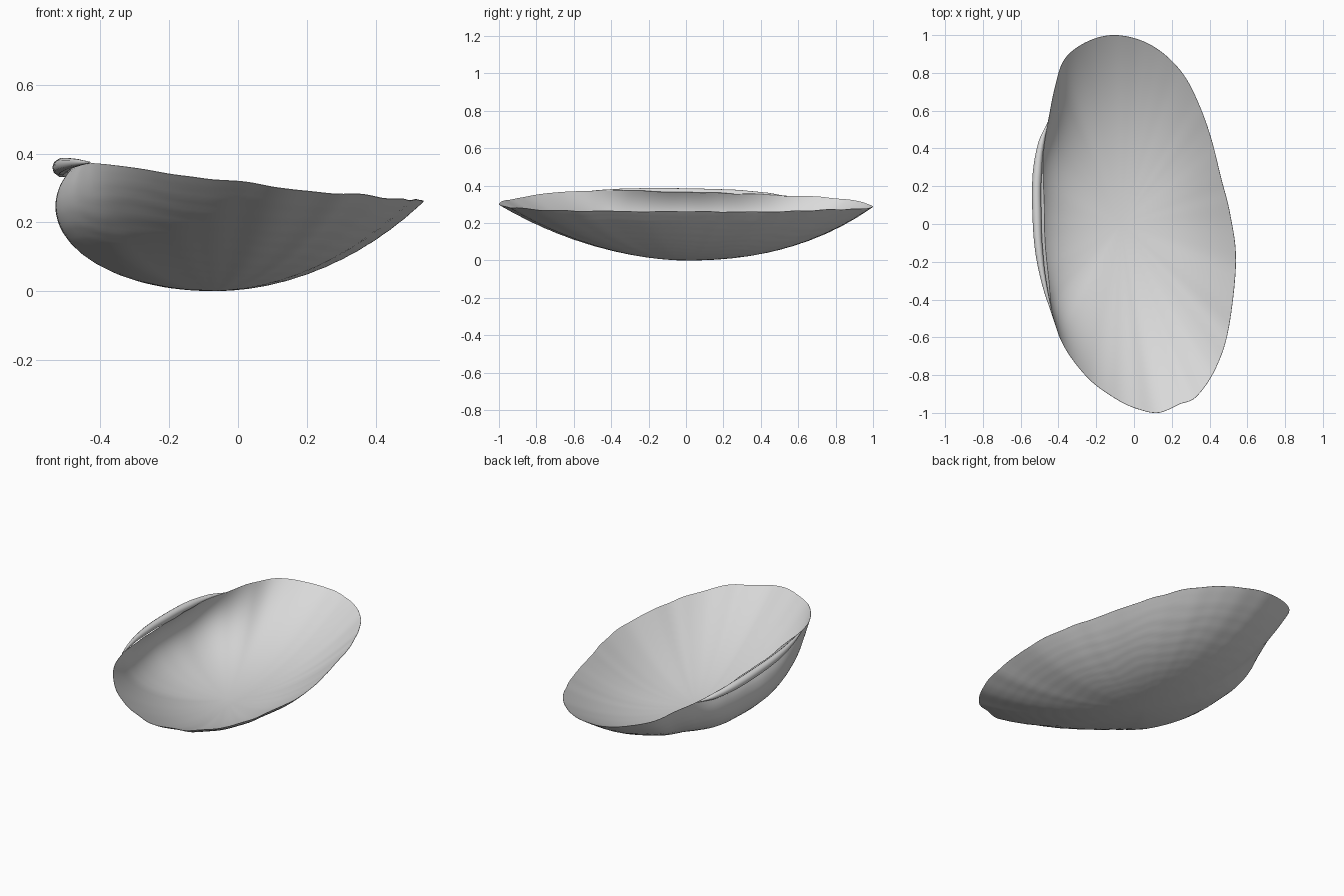
import bpy, bmesh
from math import sin, cos, radians
from mathutils import Vector, noise

cube = bpy.data.objects.get("Cube")
if cube:
    bpy.data.objects.remove(cube, do_unlink=True)

# One plain shell colour
shell_grey = bpy.data.materials.new("shell_grey")
shell_grey.use_nodes = True
colour = (0.7, 0.7, 0.7, 1)
shell_grey.diffuse_color = colour
shell_grey.node_tree.nodes["Principled BSDF"].inputs["Base Color"].default_value = colour

# Rim of the valve: x, y, z and how far the wall curls over, in degrees
RIM = [
    (.54, -.2, .26, 40), (.51, .05, .26, 40), (.46, .25, .26, 40), (.41, .45, .26, 40),
    (.35, .62, .265, 38), (.27, .78, .27, 36), (.16, .9, .275, 35), (.03, .975, .28, 35),
    (-.12, 1, .29, 37), (-.26, .96, .305, 44), (-.37, .87, .325, 58), (-.42, .72, .34, 75),
    (-.455, .54, .345, 95), (-.48, .35, .355, 110), (-.475, .1, .365, 118),
    (-.47, -.1, .37, 118), (-.45, -.3, .375, 112), (-.43, -.48, .375, 98),
    (-.37, -.65, .365, 78), (-.24, -.82, .345, 58), (-.09, -.93, .325, 44),
    (.02, -.98, .315, 38), (.13, -1, .3, 35), (.24, -.955, .285, 35), (.33, -.915, .28, 35),
    (.43, -.77, .27, 36), (.5, -.56, .265, 39),
]
CENTRE = Vector((-.07, 0))
STEPS, RINGS = 8, 44


def spline(points, steps):
    """Closed smooth curve through the points."""
    n, out = len(points), []
    for i in range(n):
        a, b, c, d = (points[(i + k) % n] for k in (-1, 0, 1, 2))
        for j in range(steps):
            t = j / steps
            out.append([q + .5 * t * (r - p + t * (2 * p - 5 * q + 4 * r - s
                        + t * (3 * (q - r) + s - p))) for p, q, r, s in zip(a, b, c, d)])
    return out


def wall_point(rim, s, inside):
    """Point on the wall, s running from the bottom to the rim."""
    x, y, z, curl = rim
    end = radians(curl)
    a = s * end
    ray = Vector((x, y)) - CENTRE
    reach = sin(a) / sin(end)
    power = 1 + .1 * ray.y / ray.length
    height = z * ((1 - cos(a)) / (1 - cos(end))) ** power
    if inside:
        # Inner skin sits a shell thickness along the wall's normal
        thick = .002 + .013 * (1 - s ** 6)
        reach -= thick * sin(a) / ray.length
        height += thick * cos(a)
    else:
        # Fine growth lines on the outer skin
        wave = sin(s * 75 + 4 * noise.noise(Vector((x * 3, y * 3, s * 4))))
        height += .001 * s * (1 - s ** 8) * wave
    p = CENTRE + ray * reach
    return (p.x, p.y, max(height, 0))


def finish(obj):
    obj.data.materials.append(shell_grey)
    bpy.ops.object.select_all(action='DESELECT')
    obj.select_set(True)
    bpy.context.view_layer.objects.active = obj
    if obj.type == 'CURVE':
        bpy.ops.object.convert(target='MESH')
    bpy.ops.object.shade_smooth_by_angle(angle=radians(50))


# Shell valve: outer skin up to the rim, then inner skin back down
bm = bmesh.new()
rim = spline(RIM, STEPS)
for point in rim:
    # Slightly uneven lip
    point[2] += .006 * noise.noise(Vector(point[:3]) * 9)
levels = [(k / RINGS, False) for k in range(1, RINGS + 1)]
levels += [(k / RINGS, True) for k in range(RINGS, 0, -1)]
loops = [[bm.verts.new(wall_point(r, s, inside)) for r in rim] for s, inside in levels]
count = len(rim)
for low, high in zip(loops, loops[1:]):
    for i in range(count):
        j = (i + 1) % count
        bm.faces.new((low[i], low[j], high[j], high[i]))
for loop, height in ((loops[0], 0), (loops[-1], .015)):
    tip = bm.verts.new((CENTRE.x, CENTRE.y, height))
    for i in range(count):
        bm.faces.new((tip, loop[i], loop[(i + 1) % count]))
bmesh.ops.recalc_face_normals(bm, faces=bm.faces)
mesh = bpy.data.meshes.new("shell_valve")
bm.to_mesh(mesh)
bm.free()
valve = bpy.data.objects.new("shell_valve", mesh)
bpy.context.collection.objects.link(valve)
finish(valve)

# Hinge ligament: tapered ridge along the curled edge, as x, y, z, radius
data = bpy.data.curves.new("hinge_ligament", 'CURVE')
data.dimensions = '3D'
data.bevel_depth = .024
data.bevel_resolution = 3
data.use_fill_caps = True
path = [(-.455, .54, .342, .1), (-.49, .43, .347, .7), (-.512, .27, .355, 1),
        (-.514, .05, .362, 1), (-.502, -.15, .368, .85), (-.472, -.33, .373, .5),
        (-.432, -.48, .374, .1)]
line = data.splines.new('BEZIER')
line.bezier_points.add(len(path) - 1)
for point, (x, y, z, size) in zip(line.bezier_points, path):
    point.co = (x, y, z)
    point.radius = size
    point.handle_left_type = point.handle_right_type = 'AUTO'
ligament = bpy.data.objects.new("hinge_ligament", data)
bpy.context.collection.objects.link(ligament)
finish(ligament)
